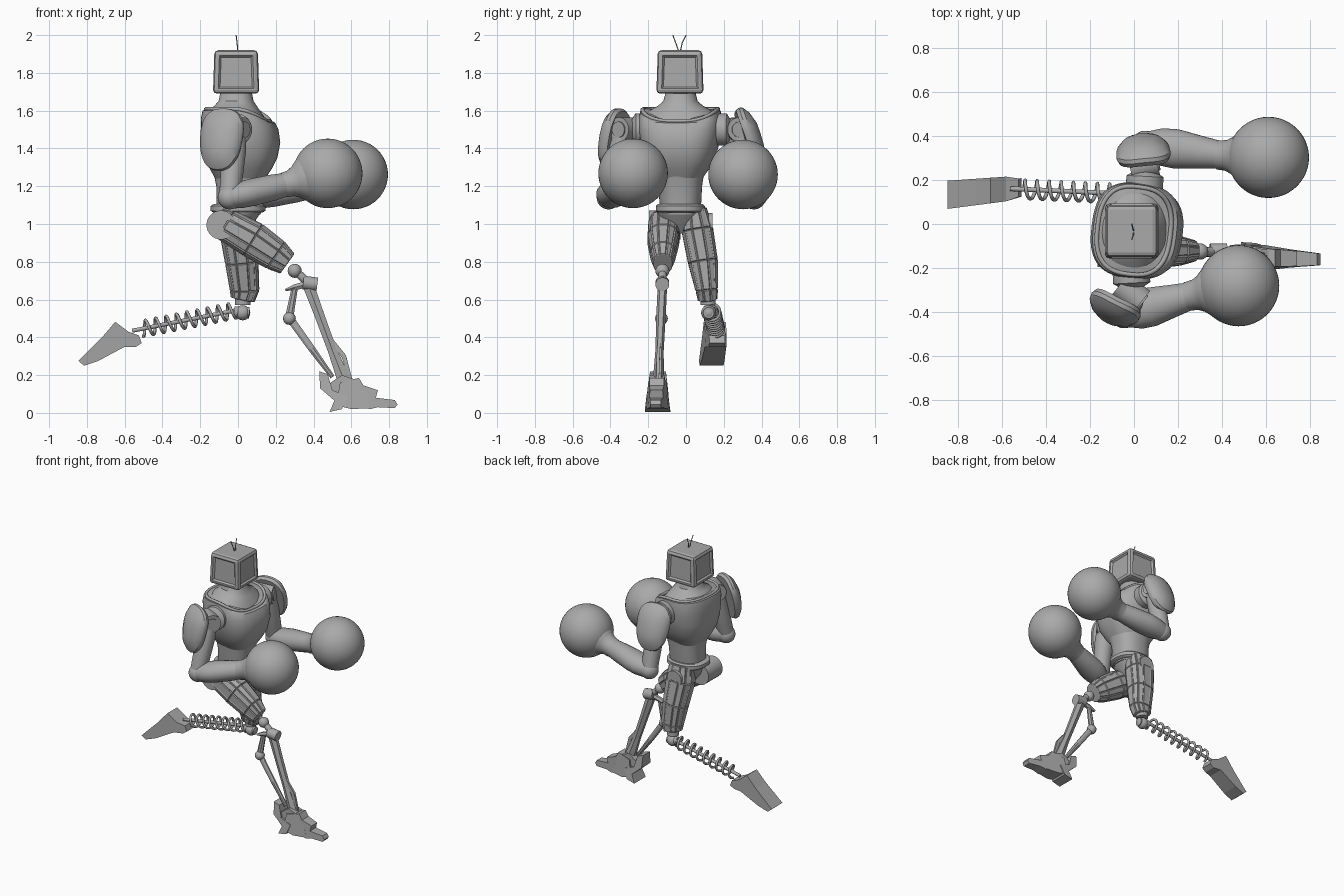
import bpy, bmesh, math
from mathutils import Vector

cube = bpy.data.objects.get("Cube")
if cube:
    bpy.data.objects.remove(cube, do_unlink=True)

GREY = (0.4, 0.4, 0.4, 1)
metal = bpy.data.materials.new("plain grey")
metal.use_nodes = True
metal.diffuse_color = GREY
metal.node_tree.nodes["Principled BSDF"].inputs["Base Color"].default_value = GREY


def finish(name, bm, angle=None):
    bmesh.ops.recalc_face_normals(bm, faces=bm.faces[:])
    me = bpy.data.meshes.new(name)
    bm.to_mesh(me)
    bm.free()
    me.materials.append(metal)
    ob = bpy.data.objects.new(name, me)
    bpy.context.collection.objects.link(ob)
    if angle:
        bpy.ops.object.select_all(action='DESELECT')
        ob.select_set(True)
        bpy.context.view_layer.objects.active = ob
        bpy.ops.object.shade_smooth_by_angle(angle=math.radians(angle))


def skin(bm, rings):
    """Join rings of points into a capped tube; returns the side faces."""
    vs = [[bm.verts.new(p) for p in r] for r in rings]
    n, sides = len(vs[0]), []
    for a, b in zip(vs, vs[1:]):
        for i in range(n):
            j = (i + 1) % n
            sides.append(bm.faces.new((a[i], a[j], b[j], b[i])))
    bm.faces.new(vs[0][::-1])
    bm.faces.new(vs[-1])
    return sides


def oval(i, n, power=1.0, start=0.0):
    """Unit rounded-box point number i of n."""
    t = math.tau * (i + start) / n
    return [math.copysign(abs(w) ** power, w) for w in (math.cos(t), math.sin(t))]


def limb(name, steps, n=24, angle=40, power=1.0, panels=False):
    """Tapered tube along a path of (point, in-plane radius, sideways radius)."""
    pts = [Vector(s[0]) for s in steps]
    rings = []
    for k, (_, ru, rv) in enumerate(steps):
        d = (pts[min(k + 1, len(pts) - 1)] - pts[max(k - 1, 0)]).normalized()
        u = d.cross(Vector((0, 1, 0))).normalized()
        v = d.cross(u)
        ring = [oval(i, n, power, 0.5) for i in range(n)]
        rings.append([pts[k] + u * ru * c + v * rv * s for c, s in ring])
    bm = bmesh.new()
    sides = skin(bm, rings)
    if panels:
        bmesh.ops.recalc_face_normals(bm, faces=bm.faces[:])
        bmesh.ops.inset_individual(bm, faces=sides, thickness=0.006, depth=0.006)
    finish(name, bm, angle)


def rod(name, a, b, r, n=16):
    limb(name, [(a, r, r), (b, r, r)], n)


def body(name, rings, power=1.0, turn=0.0, n=48):
    """Stack of rounded-box rings (z, centre x, x radius, y radius, drop towards the front)."""
    out = []
    for z, cx, rx, ry, drop in rings:
        ring = []
        for c, s in (oval(i, n, power) for i in range(n)):
            x, y = cx + rx * c, ry * s
            ring.append((x - turn * y, y + turn * x - 0.03, z - drop * max(c, 0) ** 2))
        out.append(ring)
    bm = bmesh.new()
    skin(bm, out)
    finish(name, bm, 35)


def ball(name, c, r, seg=24):
    bm = bmesh.new()
    bmesh.ops.create_uvsphere(bm, u_segments=seg, v_segments=seg // 2, radius=r)
    bmesh.ops.translate(bm, verts=bm.verts[:], vec=c)
    finish(name, bm, 40)


def prism(name, outline, centre, half):
    """Side outline (x, z) extruded across y; centre and half width vary along it."""
    bm = bmesh.new()
    skin(bm, [[(x, centre(x) + s * half(x, z), z) for x, z in outline] for s in (-1, 1)])
    finish(name, bm)


def wire(name, pts, r, closed=False):
    cu = bpy.data.curves.new(name, 'CURVE')
    cu.dimensions = '3D'
    cu.bevel_depth, cu.bevel_resolution = r, 1
    sp = cu.splines.new('POLY')
    sp.points.add(len(pts) - 1)
    for p, q in zip(sp.points, pts):
        p.co = (*q, 1)
    sp.use_cyclic_u = closed
    cu.materials.append(metal)
    ob = bpy.data.objects.new(name, cu)
    bpy.context.collection.objects.link(ob)
    bpy.ops.object.select_all(action='DESELECT')
    ob.select_set(True)
    bpy.context.view_layer.objects.active = ob
    bpy.ops.object.convert(target='MESH')


# Head: tapered box with shallow chamfered panels and a sunken screen
bm = bmesh.new()
bmesh.ops.create_cube(bm, size=1)
for v in bm.verts:
    w = 0.23 if v.co.z > 0 else 0.245
    v.co = (v.co.x * w - 0.01, v.co.y * (w + 0.005) - 0.032, v.co.z * 0.23 + 1.805)
bmesh.ops.bevel(bm, geom=bm.edges[:], offset=0.02, segments=2, affect='EDGES', profile=0.5)
bm.normal_update()
for f in sorted(bm.faces, key=lambda f: -f.calc_area())[:6]:
    if abs(f.normal.z) < 0.9:
        bmesh.ops.inset_individual(bm, faces=[f], thickness=0.01, depth=0.0)
        bmesh.ops.inset_individual(bm, faces=[f], thickness=0.014, depth=-0.012)
finish("head", bm)
for k, tip in (("left", 0.0), ("right", -0.07)):
    wire(k + "_antenna", [(0, -0.033, 1.9), (-0.005, (tip - 0.04) / 2, 1.96), (-0.01, tip, 2.0)], 0.003)

# Neck sloping into the collar, chest and waist
body("neck", [(1.57, -.005, .16, .19, .045), (1.6, -.01, .145, .165, .03), (1.625, -.01, .115, .12, .01),
              (1.65, -.01, .092, .09, 0), (1.71, -.01, .08, .075, 0)], 0.9, -0.1)
body("chest", [(1.24, .012, .13, .115, 0), (1.29, .015, .16, .15, 0), (1.35, .015, .19, .185, 0),
               (1.43, .015, .205, .205, 0), (1.5, .01, .2, .215, 0), (1.56, 0, .192, .215, .025),
               (1.6, -.005, .178, .21, .06), (1.61, -.005, .16, .19, .07)], 0.75, -0.12)
body("waist", [(1.05, .005, .115, .1, 0), (1.1, .005, .12, .11, 0), (1.2, .01, .125, .115, 0),
               (1.3, .015, .15, .13, 0)], 0.85)
body("belt", [(1.06, 0, .13, .12, 0), (1.07, 0, .145, .13, 0), (1.095, 0, .145, .13, 0),
              (1.105, 0, .13, .12, 0)], 0.85)
body("pelvis", [(0.95, -.01, .05, .05, 0), (1.0, -.01, .09, .1, 0), (1.06, 0, .12, .12, 0)], 0.9)
collar = []
for c, s in (oval(i, 48, .75) for i in range(48)):
    x, y = .165 * c, .198 * s
    collar.append((x + .12 * y, y - .12 * x - .03, 1.608 - .065 * max(c, 0) ** 2))
wire("collar", collar, 0.011, True)


def arm(side, shoulder, axis, elbow, wrist, glove, pad, out):
    sh, el, wr, gl = Vector(shoulder), Vector(elbow), Vector(wrist), Vector(glove)
    ax, out = Vector(axis).normalized(), Vector(out).normalized()
    # Shoulder joint with a ringed hub
    rod(side + "_shoulder_joint", sh - ax * .07, sh + ax * .055, .065, 24)
    rod(side + "_shoulder_hub", sh, sh + ax * .063, .042, 24)
    limb(side + "_shoulder_axle", [((sh.x - .015, -.03, sh.z), .085, .085),
                                   (sh.lerp((sh.x, -.03, sh.z), .18), .085, .085), (sh, .06, .06)])
    # Upper arm and elbow
    limb(side + "_upper_arm", [(sh, .055, .055), (sh.lerp(el, .3), .064, .064),
                               (sh.lerp(el, .7), .06, .06), (el, .055, .055)])
    ball(side + "_elbow", el, .063)
    # Forearm, cuff and ball glove
    limb(side + "_forearm", [(el, .06, .06), (el.lerp(wr, .2), .07, .085), (el.lerp(wr, .4), .073, .09),
                             (el.lerp(wr, .75), .07, .073), (wr, .062, .062)])
    d = (gl - wr).normalized()
    limb(side + "_cuff", [(wr - d * .02, .066, .066), (wr + d * .02, .07, .07),
                          (wr + d * .05, .085, .085), (wr + d * .085, .116, .116), (gl, .15, .15)], 32)
    ball(side + "_glove", gl, .184, 48)
    # Curved shoulder shield, bent back at its edges and pointed below
    tall = (Vector((0, 0, 1)) - out * out.z).normalized()
    wide = tall.cross(out)
    bm = bmesh.new()
    rings = []
    for depth, size in ((-.022, .93), (.0, 1), (.018, .98), (.038, .78), (.052, .4)):
        ring = []
        for c, s in (oval(i, 32, .8) for i in range(32)):
            w, h = .122 * c * size * (1 + .12 * s), .168 * s * size
            ring.append(Vector(pad) + wide * w + tall * h + out * (depth - 1.4 * w * w - .6 * h * h))
        rings.append(ring)
    skin(bm, rings)
    finish(side + "_shoulder_shield", bm, 35)


arm("right", (-.01, -.32, 1.5), (1, -.8, 0), (-.045, -.41, 1.14), (.26, -.325, 1.21),
    (.475, -.28, 1.268), (-.095, -.395, 1.45), (-.5, -1, .22))
arm("left", (.05, .27, 1.5), (1, .25, 0), (.05, .36, 1.14), (.4, .312, 1.2),
    (.61, .302, 1.262), (.04, .345, 1.46), (-.1, 1, .32))

# Faceted thighs with raised panels
limb("right_thigh", [((-.11, -.11, 1.025), .065, .06), ((-.06, -.115, .995), .085, .08),
                     ((.08, -.12, .915), .095, .08), ((.2, -.122, .835), .082, .062),
                     ((.262, -.122, .79), .06, .045)], 12, None, .8, True)
limb("left_thigh", [((0, .045, 1.08), .085, .06), ((0, .06, .97), .097, .08),
                    ((.02, .09, .8), .085, .075), ((.035, .11, .65), .074, .055),
                    ((.025, .115, .6), .06, .047)], 12, None, .8, True)
rod("left_knee_collar", (.026, .115, .62), (.026, .117, .572), .042, 12)
rod("right_hip", (-.09, -.195, .995), (-.089, -.03, .995), .077, 24)
rod("left_hip", (0, 0, 1.0), (.001, .14, 1.0), .06, 20)

# Right knee and two-bar shin
ball("right_knee", (.3, -.125, .752), .037)
rod("right_knee_rod", (.3, -.125, .755), (.37, -.125, .69), .022)
rod("right_knee_hub", (.345, -.125, .69), (.42, -.125, .68), .037, 16)
limb("right_shin", [((.375, -.125, .67), .035, .025), ((.43, -.132, .52), .03, .025),
                    ((.5, -.14, .33), .028, .022), ((.57, -.147, .15), .042, .03)], 6, None)
limb("right_shin_fin", [((.47, -.14, .42), .01, .01), ((.56, -.147, .3), .018, .012),
                        ((.6, -.15, .17), .01, .01)], 4, None)
limb("right_shin_strut", [((.25, -.125, .65), .006, .015), ((.3, -.125, .665), .018, .018),
                          ((.36, -.125, .68), .02, .018)], 6, None)
limb("right_piston_upper", [((.3, -.125, .66), .018, .014), ((.27, -.13, .5), .024, .016)], 8, None)
ball("right_piston_joint", (.272, -.13, .5), .034, 16)
limb("right_piston_lower", [((.275, -.13, .5), .022, .015), ((.39, -.14, .34), .02, .014),
                            ((.5, -.147, .19), .013, .012)], 8, None)

# Right foot: heel block, ankle, instep and toe plates
foot_y = lambda x: -.153 - .03 * (x - .6)
taper = lambda x, z: max(.012, min(.062, .062 - .13 * (x - .55))) * (1.05 - 1.6 * z)
prism("right_heel", [(.43, .22), (.475, .205), (.5, .12), (.58, .09), (.55, .02), (.485, .005),
                     (.51, .065), (.435, .13)], foot_y, lambda x, z: .068 - .12 * z)
prism("right_ankle", [(.49, .16), (.55, .2), (.61, .18), (.62, .1), (.5, .08)], foot_y, lambda x, z: .04)
prism("right_instep", [(.54, .16), (.64, .185), (.68, .12), (.7, .025), (.6, .02), (.52, .04)], foot_y, taper)
prism("right_toe", [(.65, .15), (.74, .12), (.73, .08), (.83, .068), (.845, .045), (.83, .025),
                    (.74, .03), (.7, .02), (.65, .03)], foot_y, lambda x, z: taper(x, z) * .8 + .008)

# Left knee and spring shin
ball("left_knee", (.025, .12, .53), .04)
rod("left_knee_rod", (-.02, .12, .535), (.06, .12, .53), .03)
a, b = Vector((0, .135, .545)), Vector((-.56, .16, .435))
rod("left_shin_rod", a, b, .011)
d = (b - a).normalized()
u = d.cross(Vector((0, 1, 0))).normalized()
v = d.cross(u)
coil = []
for i in range(163):
    t = math.tau * i / 18
    coil.append(a.lerp(b, .03 + .88 * i / 162) + (u * math.cos(t) + v * math.sin(t)) * .042)
wire("left_spring", coil, .0085)

# Left foot, trailing behind
prism("left_foot", [(-.51, .37), (-.525, .41), (-.58, .43), (-.65, .482), (-.72, .4), (-.845, .275),
                    (-.815, .25), (-.74, .275), (-.6, .35), (-.54, .35)],
      lambda x: .162 + .1 * (x + .55), lambda x, z: .055 - .03 * (x + .55) if x < -.55 else .042)
